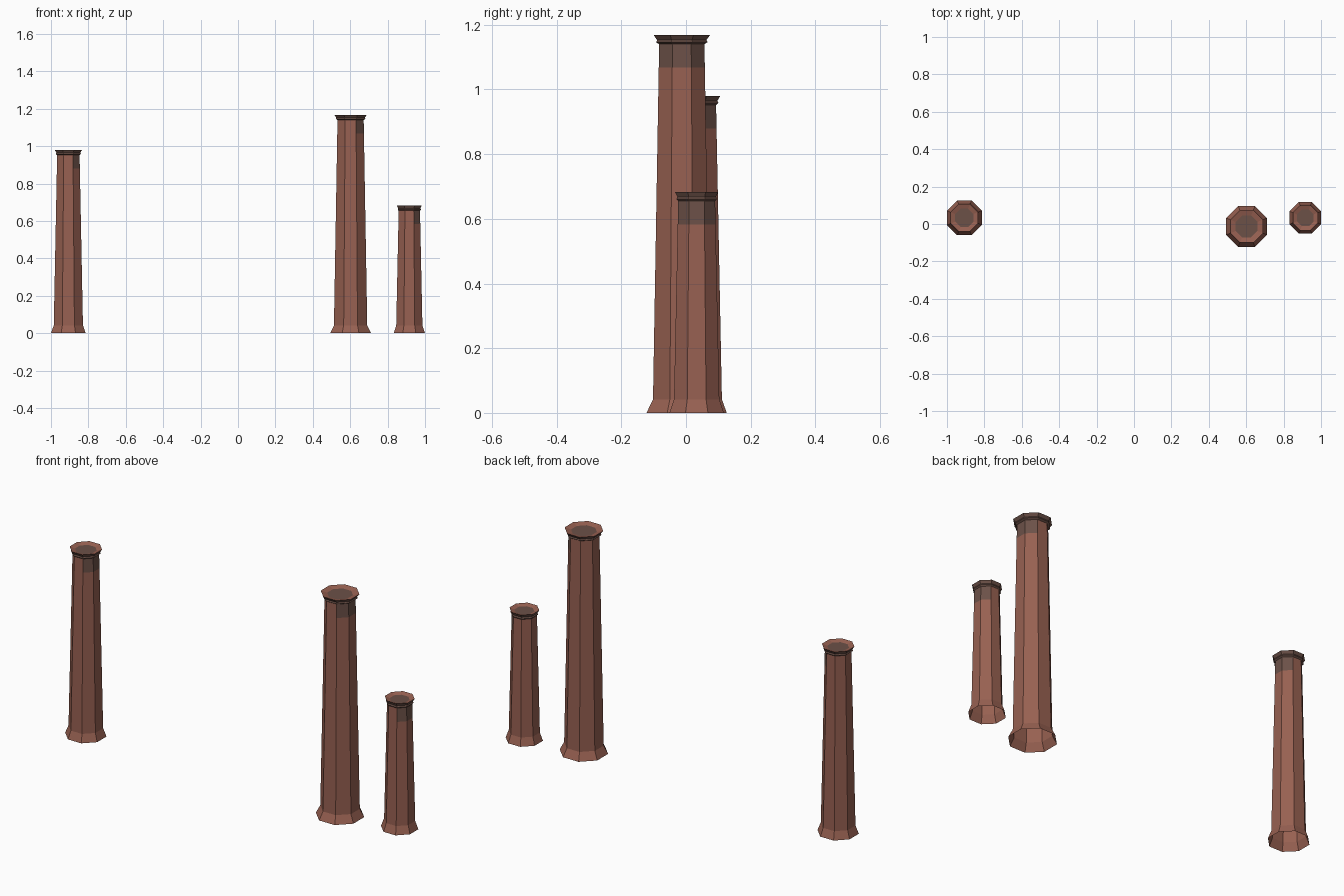
import bpy, bmesh, math

cube = bpy.data.objects.get("Cube")
if cube:
    bpy.data.objects.remove(cube, do_unlink=True)


def make_material(name, rgb):
    mat = bpy.data.materials.new(name)
    mat.use_nodes = True
    color = (*rgb, 1.0)
    mat.diffuse_color = color
    mat.node_tree.nodes["Principled BSDF"].inputs["Base Color"].default_value = color
    return mat


CLAY = make_material("clay_brown", (0.31, 0.118, 0.083))
SOOT = make_material("soot_brown", (0.15, 0.082, 0.064))
SIDES = 8


def add_ring(bm, apothem, z):
    """Octagon with flat sides facing the axes."""
    radius = apothem / math.cos(math.pi / SIDES)
    angles = [(i - 0.5) * math.tau / SIDES for i in range(SIDES)]
    return [bm.verts.new((radius * math.cos(a), radius * math.sin(a), z)) for a in angles]


def chimney(name, x, y, height, base, foot, neck, rim):
    bm = bmesh.new()
    foot_z, neck_z, soot_z = 0.042, height - 0.028, height - 0.1
    t = (soot_z - foot_z) / (neck_z - foot_z)
    lip = neck + (rim - neck) * 0.55
    # Flared foot, tapering shaft, overhanging lip and sunken mouth
    profile = [
        (base, 0, "foot"),
        (foot, foot_z, "shaft"),
        (foot + (neck - foot) * t, soot_z, "stain"),
        (neck, neck_z, "lip"),
        (lip, height - 0.022, "lip"),
        (lip - 0.003, height - 0.015, "lip"),
        (rim, height, "top"),
        (rim * 0.67, height - 0.008, "mouth"),
    ]
    rings = [add_ring(bm, r, z) for r, z, _ in profile]
    for (_, _, part), low, high in zip(profile, rings, rings[1:]):
        for i in range(SIDES):
            j = (i + 1) % SIDES
            face = bm.faces.new((low[i], low[j], high[j], high[i]))
            # Soot darkens the lip and the three sides facing +x
            stained = part == "stain" and i in (0, 1, SIDES - 1)
            face.material_index = int(part == "lip" or stained)
    mouth = bm.faces.new(rings[-1])
    mouth.material_index = 1

    mesh = bpy.data.meshes.new(name)
    bm.to_mesh(mesh)
    bm.free()
    mesh.materials.append(CLAY)
    mesh.materials.append(SOOT)
    obj = bpy.data.objects.new(name, mesh)
    obj.location = (x, y, 0)
    bpy.context.collection.objects.link(obj)


chimney("right_chimney", -0.907, 0.033, 0.98, 0.093, 0.078, 0.060, 0.073)
chimney("tall_chimney", 0.602, -0.013, 1.168, 0.109, 0.089, 0.070, 0.087)
chimney("short_chimney", 0.916, 0.033, 0.683, 0.084, 0.070, 0.057, 0.067)
